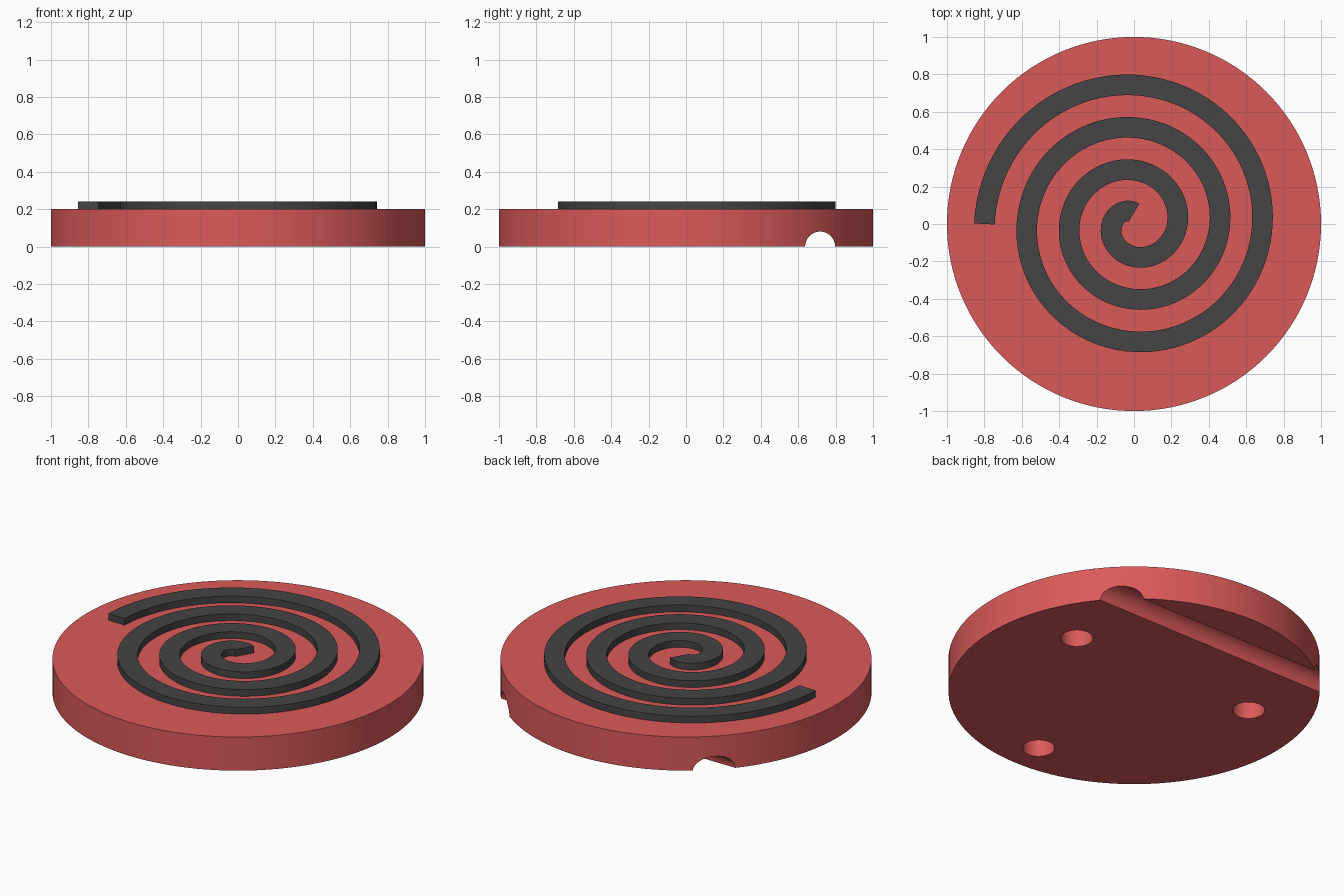
import bpy, bmesh, math
from mathutils import Vector

if "Cube" in bpy.data.objects:
    bpy.data.objects.remove(bpy.data.objects["Cube"])


def material(name, rgb):
    m = bpy.data.materials.new(name)
    m.diffuse_color = (*rgb, 1)
    m.use_nodes = True
    m.node_tree.nodes["Principled BSDF"].inputs["Base Color"].default_value = m.diffuse_color
    return m


red = material("red", (0.71, 0.102, 0.102))
charcoal = material("charcoal", (0.058, 0.058, 0.058))


def cylinder(name, radius, depth, loc, rot=(0, 0, 0), sides=48):
    bpy.ops.mesh.primitive_cylinder_add(vertices=sides, radius=radius, depth=depth,
                                        location=loc, rotation=rot)
    ob = bpy.context.object
    ob.name = name
    return ob


def smooth(ob):
    bpy.ops.object.select_all(action='DESELECT')
    ob.select_set(True)
    bpy.context.view_layer.objects.active = ob
    bpy.ops.object.shade_smooth_by_angle(angle=math.radians(30))


# Round base disc
base = cylinder("base_disc", 1.0, 0.2, (0, 0, 0.1), sides=128)
base.data.materials.append(red)

# Cable groove across the underside and three blind mounting holes
HOLE_DEPTH = 0.12
cutters = [cylinder("groove_cutter", 0.08, 2.4, (0, 0.717, 0), (0, math.pi / 2, 0))]
for x, y in ((0.604, 0.24), (-0.604, 0.24), (0, -0.8)):
    cutters.append(cylinder("hole_cutter", 0.087, HOLE_DEPTH * 2, (x, y, 0)))

for c in cutters:
    c.hide_render = True
    mod = base.modifiers.new("cut", 'BOOLEAN')
    mod.operation = 'DIFFERENCE'
    mod.solver = 'EXACT'
    mod.object = c
    bpy.context.view_layer.objects.active = base
    bpy.ops.object.modifier_apply(modifier=mod.name)
    bpy.data.objects.remove(c, do_unlink=True)
smooth(base)

# Raised spiral coil: Archimedean strip swept with a rectangular section
TURNS, R0, R1, HALF = 3.25, 0.061, 0.80, 0.055
Z0, Z1, STEPS = 0.2, 0.24, 312
slope = (R1 - R0) / (TURNS * 2 * math.pi)
bm = bmesh.new()
rings = []
for i in range(STEPS + 1):
    t = TURNS * 2 * math.pi * i / STEPS
    a = math.pi / 2 + t
    r = R0 + slope * t
    radial = Vector((math.cos(a), math.sin(a), 0))
    around = Vector((-math.sin(a), math.cos(a), 0))
    normal = (radial * r - around * slope).normalized()
    p = radial * r
    rings.append([bm.verts.new(p + normal * s * HALF + Vector((0, 0, z)))
                  for s, z in ((-1, Z0), (1, Z0), (1, Z1), (-1, Z1))])
for a, b in zip(rings, rings[1:]):
    for k in range(4):
        bm.faces.new((a[k], a[(k + 1) % 4], b[(k + 1) % 4], b[k]))
bm.faces.new(rings[0])
bm.faces.new(rings[-1])
bmesh.ops.recalc_face_normals(bm, faces=bm.faces)
mesh = bpy.data.meshes.new("spiral_coil")
bm.to_mesh(mesh)
bm.free()
coil = bpy.data.objects.new("spiral_coil", mesh)
bpy.context.collection.objects.link(coil)
mesh.materials.append(charcoal)
smooth(coil)
